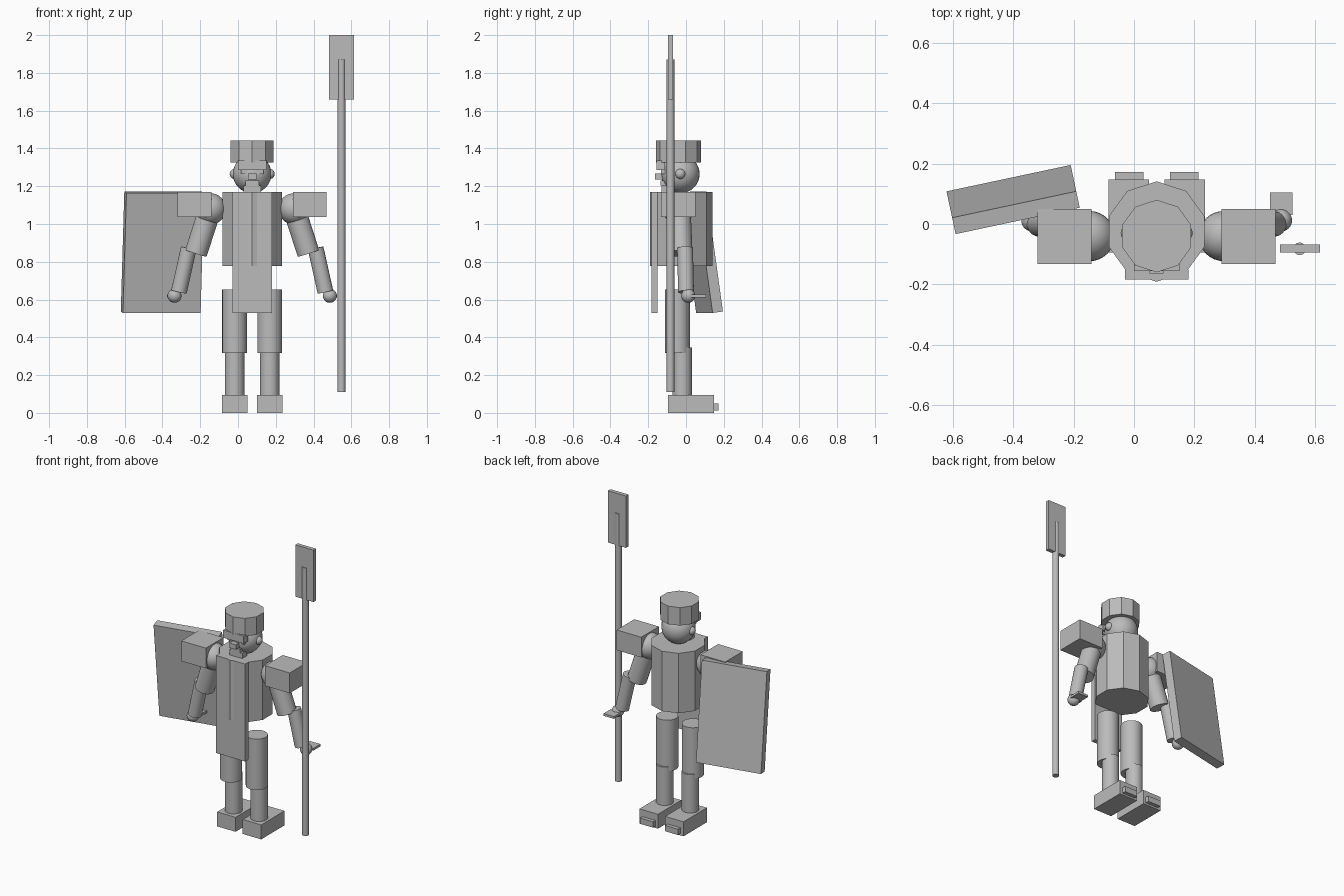
import bpy
from math import radians
from mathutils import Vector

cube = bpy.data.objects.get("Cube")
if cube:
    bpy.data.objects.remove(cube, do_unlink=True)

grey = bpy.data.materials.new("plain grey")
grey.use_nodes = True
colour = (0.5, 0.5, 0.5, 1)
grey.diffuse_color = colour
grey.node_tree.nodes["Principled BSDF"].inputs["Base Color"].default_value = colour

MID = 0.075  # the figure's own centre line


def finish(name, smooth=False):
    ob = bpy.context.object
    ob.name = name
    ob.data.materials.append(grey)
    if smooth:
        bpy.ops.object.shade_smooth_by_angle(angle=radians(40))
    return ob


def box(name, x, y, z):
    """Box from (low, high) ranges along each axis."""
    bpy.ops.mesh.primitive_cube_add(size=1, location=[sum(r) / 2 for r in (x, y, z)])
    ob = bpy.context.object
    ob.scale = [r[1] - r[0] for r in (x, y, z)]
    bpy.ops.object.transform_apply(location=False, rotation=False, scale=True)
    return finish(name)


def rod(name, a, b, r, sides=24, smooth=True):
    """Cylinder running from point a to point b."""
    a, b = Vector(a), Vector(b)
    bpy.ops.mesh.primitive_cylinder_add(vertices=sides, radius=r, depth=(b - a).length,
                                        location=(a + b) / 2)
    if abs((b - a).normalized().z) < 0.9999:
        bpy.context.object.rotation_euler = (a - b).to_track_quat('Z', 'Y').to_euler()
    return finish(name, smooth)


def ball(name, centre, r):
    bpy.ops.mesh.primitive_uv_sphere_add(segments=32, ring_count=16, radius=r, location=centre)
    return finish(name, True)


# Torso, hat and head
rod("torso", (MID, -0.025, 0.777), (MID, -0.025, 1.17), 0.166, 10, False)
rod("hat", (MID, -0.04, 1.325), (MID, -0.04, 1.443), 0.12, 10, False)
ball("head", (MID, -0.03, 1.265), 0.102)
box("tabard", (-0.03, 0.18), (-0.183, -0.15), (0.53, 1.17))

# Face
box("brow", (0.0, 0.15), (-0.155, -0.11), (1.285, 1.335))
box("nose", (0.052, 0.098), (-0.163, -0.11), (1.235, 1.267))
box("moustache", (0.04, 0.11), (-0.135, -0.09), (1.205, 1.23))
box("beard", (0.028, 0.122), (-0.13, -0.08), (1.165, 1.205))

# Paired limbs
for side, s in (("left", 1), ("right", -1)):
    def span(lo, hi):
        return sorted((MID + s * lo, MID + s * hi))

    def at(x, y, z):
        return (MID + s * x, y, z)

    ball(side + "_ear", at(0.092, -0.03, 1.265), 0.027)
    box(side + "_eye", span(0.025, 0.06), (-0.132, -0.1), (1.265, 1.285))
    ball(side + "_shoulder", at(0.222, -0.04, 1.08), 0.083)
    box(side + "_shoulder_pad", span(0.215, 0.394), (-0.133, 0.05), (1.037, 1.17))
    rod(side + "_upper_arm", at(0.222, -0.035, 1.08), at(0.298, -0.025, 0.845), 0.06)
    rod(side + "_forearm", at(0.336, -0.005, 0.872), at(0.388, 0.0, 0.64), 0.042)
    ball(side + "_hand", at(0.411, 0.012, 0.62), 0.037)
    box(side + "_fingers", span(0.375, 0.45), (0.03, 0.105), (0.612, 0.627))
    rod(side + "_thigh", at(0.093, -0.045, 0.317), at(0.093, -0.045, 0.652), 0.066)
    rod(side + "_shin", at(0.093, -0.02, 0.09), at(0.093, -0.02, 0.347), 0.052)
    box(side + "_foot", span(0.026, 0.16), (-0.095, 0.147), (0, 0.095))
    box(side + "_heel_block", span(0.044, 0.138), (0.14, 0.172), (0.012, 0.05))

# Shield, leaning and slightly turned
shield = box("shield", (-0.61, -0.19), (0.053, 0.109), (0.53, 1.17))
shield.rotation_euler = (radians(8), 0, radians(12))

# Long paddle-like weapon
rod("pole", (0.548, -0.082, 0.11), (0.548, -0.082, 1.87), 0.021, 12)
box("blade", (0.483, 0.615), (-0.094, -0.068), (1.66, 2.0))
